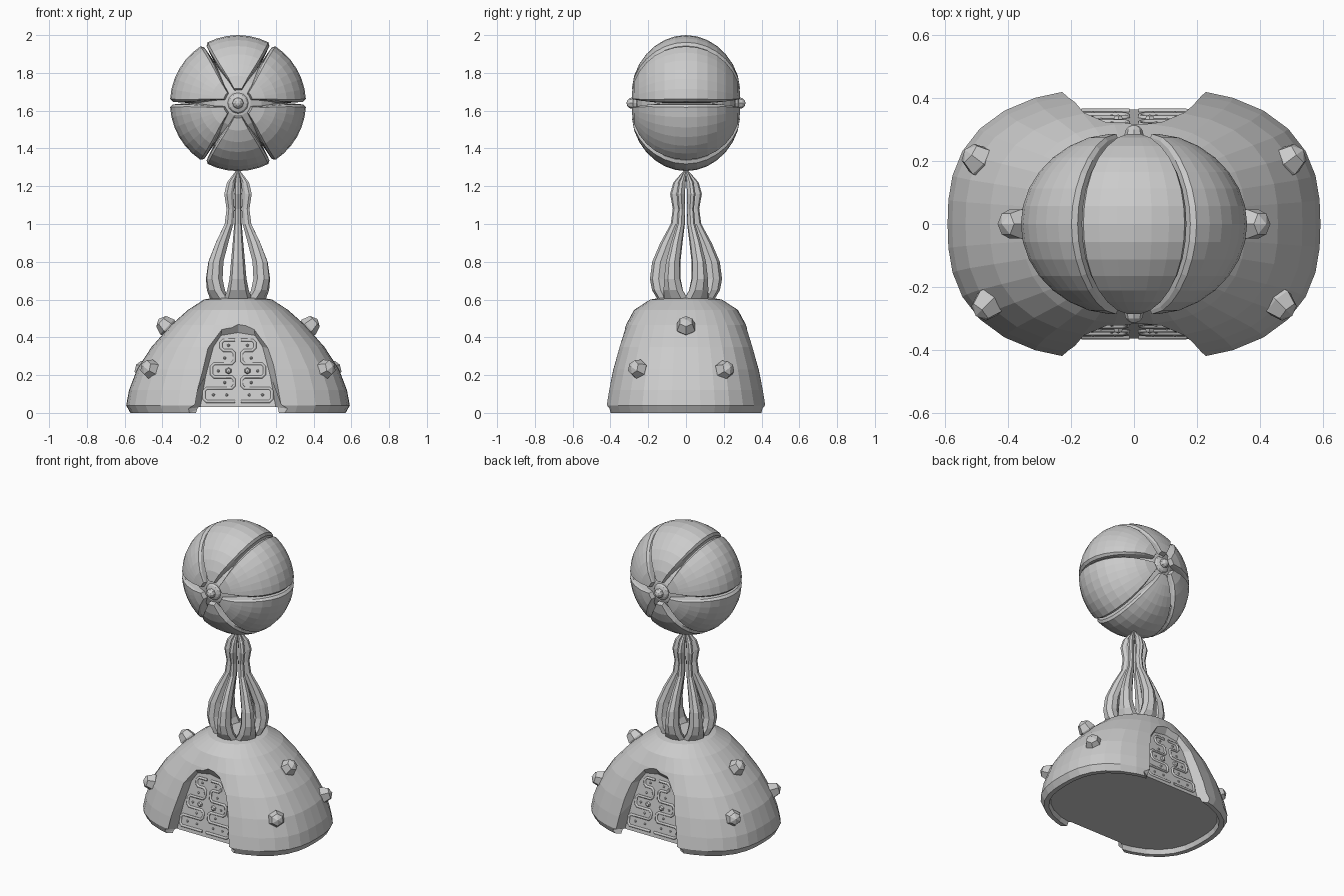
import bpy, bmesh
from math import sin, cos, pi, radians
from mathutils import Vector

if "Cube" in bpy.data.objects:
    bpy.data.objects.remove(bpy.data.objects["Cube"])


def loft(name, rings):
    """Skin closed rings of equal length and cap both ends."""
    bm = bmesh.new()
    vs = [[bm.verts.new(p) for p in r] for r in rings]
    n = len(rings[0])
    for a, b in zip(vs, vs[1:]):
        for i in range(n):
            j = (i + 1) % n
            bm.faces.new((a[i], a[j], b[j], b[i]))
    bm.faces.new(vs[0][::-1])
    bm.faces.new(vs[-1])
    bmesh.ops.recalc_face_normals(bm, faces=bm.faces)
    me = bpy.data.meshes.new(name)
    bm.to_mesh(me)
    bm.free()
    ob = bpy.data.objects.new(name, me)
    bpy.context.collection.objects.link(ob)
    return ob


def ball(name, loc, size, axis, seg=6, rings=4):
    """Low-poly sphere with its pole along axis."""
    bpy.ops.mesh.primitive_uv_sphere_add(segments=seg, ring_count=rings, radius=1, location=loc)
    ob = bpy.context.object
    ob.name = name
    ob.scale = size
    ob.rotation_euler = Vector(axis).to_track_quat('Z', 'Y').to_euler()
    return ob


def oval(z, a, b, n=2.6, seg=36):
    pts = []
    for i in range(seg):
        c, s = cos(2 * pi * i / seg), sin(2 * pi * i / seg)
        k = (abs(c) ** n + abs(s) ** n) ** (-1 / n)
        pts.append((a * c * k, b * s * k, z))
    return pts


# Dome base with recessed floor
dome = loft("dome_base", [oval(*r) for r in (
    (.03, .53, .385), (0, .54, .395), (0, .57, .42), (.04, .592, .435),
    (.12, .577, .42), (.23, .535, .395), (.35, .457, .36), (.465, .355, .318, 2.4),
    (.545, .265, .275, 2.2), (.6, .18, .19, 2), (.615, .1, .1, 2))])


def panel_y(z):
    return .368 - .17 * z


# Flared arch recesses, front and back
inner = [(.2, -.1), (.2, .03), (.17, .2), (.13, .35), (.09, .41), (0, .425)]
edge = [(.29, .425, -.1), (.285, .42, .02), (.215, .41, .13), (.17, .37, .34),
        (.085, .33, .45), (0, .315, .465)]
for side, sy in (("front", -1), ("back", 1)):
    r0 = [Vector((x, panel_y(z), z)) for x, z in inner]
    r1 = [p + (Vector(e) - p) * 2 for p, e in zip(r0, edge)]
    r2 = [Vector((p.x, .65, p.z)) for p in r1]
    rings = []
    for r in (r0, r1, r2):
        full = r + [Vector((-p.x, p.y, p.z)) for p in r[-2::-1]]
        rings.append([(p.x, sy * p.y, p.z) for p in full])
    cutter = loft(side + "_arch_cutter", rings)
    cutter.hide_render = True
    cutter.hide_set(True)
    mod = dome.modifiers.new(side + "_arch", 'BOOLEAN')
    mod.operation = 'DIFFERENCE'
    mod.solver = 'EXACT'
    mod.object = cutter

# Serpentine relief and studs on the panels
path = [(.015, .385), (.09, .385), (.09, .33), (.02, .33), (.02, .26), (.14, .26), (.14, .19),
        (.02, .19), (.02, .13), (.18, .13), (.18, .06), (.015, .06)]
pts = [Vector(path[0])]
for a, b, c in zip(path, path[1:], path[2:]):
    a, b, c = Vector(a), Vector(b), Vector(c)
    pts += [b + (a - b).normalized() * .014, b + (c - b).normalized() * .014]
pts.append(Vector(path[-1]))
for side, sy in (("front", -1), ("back", 1)):
    for sx in (-1, 1):
        cu = bpy.data.curves.new(side + "_relief", 'CURVE')
        cu.dimensions = '3D'
        cu.bevel_depth = .009
        cu.bevel_resolution = 1
        cu.use_fill_caps = True
        sp = cu.splines.new('POLY')
        sp.points.add(len(pts) - 1)
        for q, p in zip(sp.points, pts):
            q.co = (sx * p.x, sy * panel_y(p.y), p.y, 1)
        bpy.context.collection.objects.link(bpy.data.objects.new(side + "_relief", cu))
        for x, z, r in ((.05, .222, .018), (.05, .357, .008), (.07, .29, .008), (.105, .222, .008),
                        (.07, .16, .008), (.06, .095, .008), (.13, .095, .008)):
            ball(side + "_stud", (sx * x, sy * panel_y(z), z), (r, r, r), (0, sy, 0))

# Faceted knobs on the dome
for sx in (-1, 1):
    for x, y, z in ((.375, 0, .455), (.49, .2, .225), (.46, -.25, .23)):
        ball("dome_knob", (sx * x, y, z), (.054, .054, .062),
             (sx * x / .35, y / .19, z / .45))

# Six tendrils of the stem: z, distance from axis, half width, half depth
stem = [(.6, .11, .075, .04), (.65, .135, .057, .045), (.71, .145, .045, .046),
        (.8, .135, .037, .044), (.9, .098, .028, .038), (1.0, .055, .02, .026),
        (1.08, .046, .017, .024), (1.16, .056, .02, .028), (1.22, .042, .017, .025),
        (1.26, .018, .01, .014), (1.285, .005, .004, .004)]
for k in range(6):
    a = radians(30 + 60 * k)
    rad, tan = Vector((cos(a), sin(a), 0)), Vector((-sin(a), cos(a), 0))
    loft("stem_tendril", [[rad * (r + d * cos(t)) + tan * w * sin(t) + Vector((0, 0, z))
                           for t in (i * pi / 4 for i in range(8))] for z, r, w, d in stem])

# Six-lobed globe around the y axis
ZC = 1.64
section = [(-30, .7), (-29.3, .86), (-28.8, .96), (-26.5, 1), (-18, 1), (-9, 1), (0, 1),
           (9, 1), (18, 1), (26.5, 1), (28.8, .96), (29.3, .86), (30, .7)]
for k in range(6):
    mid = 30 + 60 * k
    rings = []
    for i in range(-7, 8):
        t = radians(i * 11)
        span = 1 - .45 * abs(i / 7) ** 5
        dip = 1 - .03 * abs(i / 7) ** 8
        ring = []
        for phi, s in section:
            p = radians(mid + phi * span)
            r = s * dip * .36 * cos(t)
            ring.append((r * cos(p), s * dip * .303 * sin(t), ZC + r * sin(p)))
        rings.append(ring)
    loft("globe_lobe", rings)
ball("globe_core", (0, 0, ZC), (.255, .255, .268), (0, 1, 0), 18, 12)
for sy in (-1, 1):
    ball("globe_pin", (0, sy * .285, ZC), (.03, .03, .03), (0, sy, 0), 8, 6)
    ball("globe_pin_collar", (0, sy * .262, ZC), (.055, .055, .022), (0, sy, 0), 12, 6)
